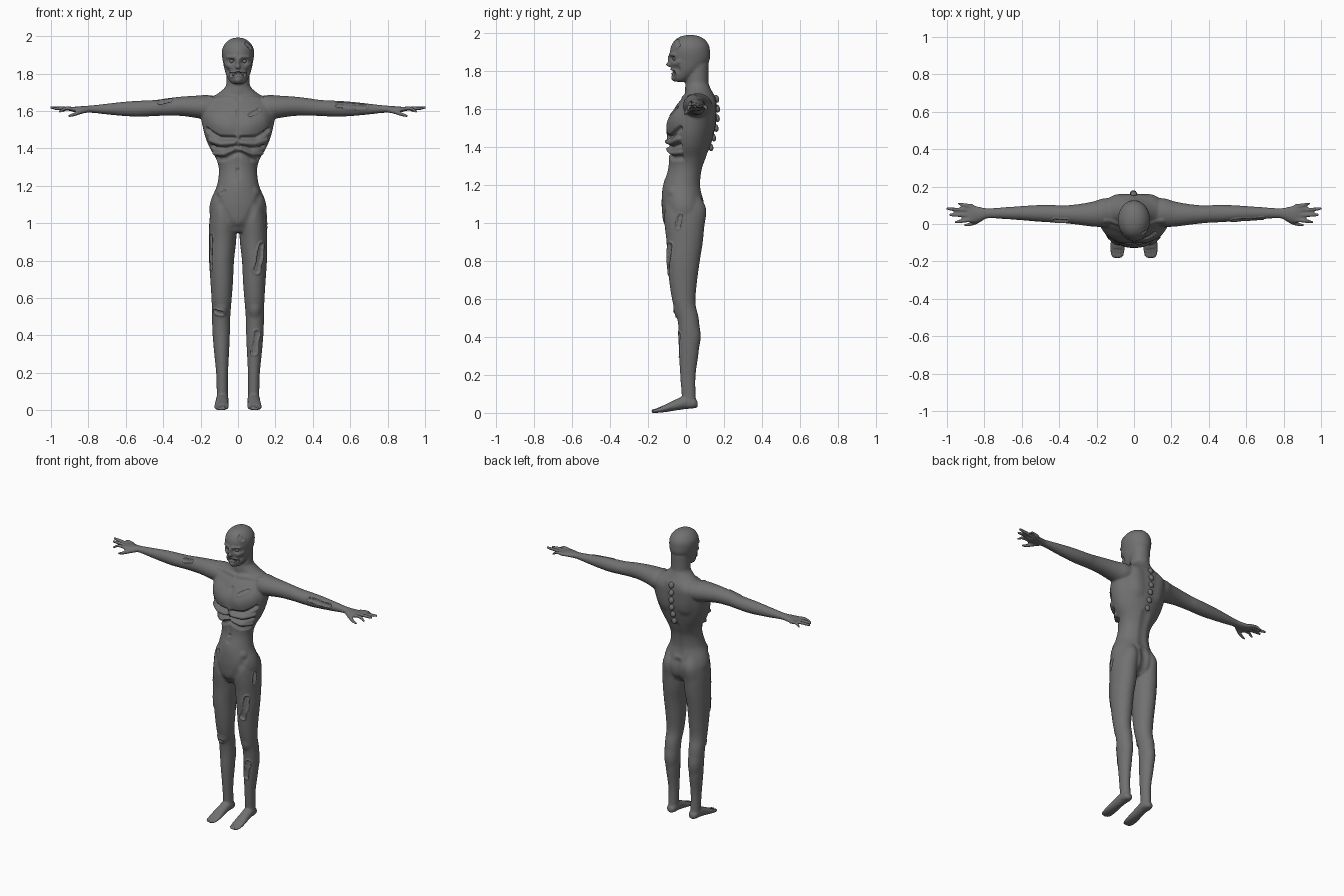
import bpy, bmesh, math, random
from mathutils import Vector
from mathutils.bvhtree import BVHTree
from mathutils.geometry import intersect_point_line

random.seed(4)
bm = bmesh.new()
grey = bpy.data.materials.new("dark grey skin")
grey.diffuse_color = (.165, .165, .165, 1)


def catmull(a, b, c, d, t):
    return 0.5 * (2*b + (c-a)*t + (2*a-5*b+4*c-d)*t*t + (3*b-a-3*c+d)*t**3)


def loft(axis, rows, side=1, n=24, steps=4):
    """Closed tube of ellipses; row = (along, centre u, centre v, half u, half v)."""
    dense = []
    for i in range(len(rows) - 1):
        q = [rows[max(0, min(len(rows)-1, i+k))] for k in (-1, 0, 1, 2)]
        for s in range(steps):
            dense.append([catmull(*[r[k] for r in q], s/steps) for k in range(5)])
    dense.append(rows[-1])
    rings = []
    for t, u, v, hu, hv in dense:
        ring = []
        for i in range(n):
            a = 2*math.pi*i/n
            p, q = u + hu*math.cos(a), v + hv*math.sin(a)
            co = {'x': (t, p, q), 'y': (p, t, q), 'z': (p, q, t)}[axis]
            ring.append(bm.verts.new((co[0]*side, co[1], co[2])))
        rings.append(ring)
    for r0, r1 in zip(rings, rings[1:]):
        for i in range(n):
            bm.faces.new((r0[i], r0[(i+1) % n], r1[(i+1) % n], r1[i]))
    bm.faces.new(rings[0])
    bm.faces.new(rings[-1])


# torso, neck and head
loft('z', [(.95, 0, -.01, .07, .07), (1.0, 0, -.012, .135, .105), (1.07, 0, -.012, .153, .115),
           (1.13, 0, -.018, .143, .11), (1.2, 0, -.021, .113, .1), (1.28, 0, -.005, .102, .092),
           (1.34, 0, .008, .115, .1), (1.4, 0, .015, .15, .112), (1.46, 0, .021, .175, .123),
           (1.52, 0, .03, .19, .128), (1.58, 0, .043, .2, .119), (1.63, 0, .059, .195, .103),
           (1.665, 0, .07, .155, .085), (1.69, 0, .068, .112, .072), (1.72, 0, .061, .075, .064),
           (1.75, 0, .058, .055, .055)], n=40)
loft('z', [(1.64, 0, .06, .065, .065), (1.7, 0, .058, .066, .064), (1.75, 0, .058, .062, .06),
           (1.84, 0, .06, .062, .06)])
loft('z', [(1.745, 0, -.03, .03, .025), (1.76, 0, -.022, .046, .045), (1.79, 0, -.002, .062, .07),
           (1.82, 0, .01, .072, .09), (1.86, 0, .02, .08, .105), (1.9, 0, .021, .086, .106),
           (1.935, 0, .022, .083, .1), (1.965, 0, .022, .065, .08), (1.984, 0, .022, .04, .05),
           (1.992, 0, .022, .012, .015)], n=32)

for s in (1, -1):
    # legs and feet
    loft('z', [(.03, .083, .02, .031, .035), (.1, .084, .014, .03, .037), (.2, .085, .01, .032, .041),
               (.32, .088, .015, .041, .052), (.42, .09, .017, .047, .055), (.5, .09, .01, .049, .057),
               (.58, .088, -.01, .053, .06), (.68, .087, -.015, .06, .072), (.8, .088, -.013, .067, .086),
               (.9, .083, -.007, .073, .096), (1.0, .08, -.008, .074, .106), (1.08, .075, -.007, .068, .109),
               (1.14, .068, -.012, .05, .088), (1.19, .06, -.015, .03, .06)], s)
    loft('y', [(.062, .083, .045, .015, .015), (.045, .083, .05, .03, .026), (.0, .084, .055, .034, .035),
               (-.05, .086, .043, .035, .03), (-.11, .088, .024, .039, .02), (-.155, .089, .012, .038, .012),
               (-.182, .089, .009, .026, .009)], s)
    # arms
    loft('x', [(.05, .065, 1.61, .055, .05), (.15, .062, 1.618, .076, .066), (.22, .053, 1.622, .067, .06),
               (.3, .051, 1.625, .055, .052), (.38, .052, 1.621, .047, .047), (.44, .055, 1.616, .047, .043),
               (.52, .057, 1.612, .044, .043), (.6, .058, 1.611, .038, .039), (.7, .058, 1.61, .031, .029),
               (.78, .057, 1.61, .027, .02), (.83, .053, 1.608, .04, .018), (.87, .054, 1.608, .049, .015),
               (.892, .058, 1.608, .045, .01)], s)
    # fingers and thumb
    for y0, x1, y1, z1 in ((.095, .945, .109, 1.6), (.073, 1.005, .082, 1.617),
                           (.047, .99, .049, 1.613), (.022, .96, .01, 1.598)):
        loft('x', [(.86, y0, 1.608, .012, .012), ((.88+x1)/2, (y0+y1)/2, 1.614, .011, .011),
                   (x1-.01, y1, z1, .009, .009), (x1, y1, z1, .005, .005)], s, 10)
    loft('x', [(.8, .04, 1.605, .017, .014), (.84, .012, 1.595, .013, .013),
               (.88, -.002, 1.58, .011, .011), (.91, -.006, 1.573, .006, .006)], s, 10)

# fuse the parts into one skin
bmesh.ops.recalc_face_normals(bm, faces=bm.faces)
mesh = bpy.data.meshes.new("body")
bm.to_mesh(mesh)
body = bpy.data.objects.new("body", mesh)
bpy.context.collection.objects.link(body)
rm = body.modifiers.new("fuse", 'REMESH')
rm.mode, rm.voxel_size = 'VOXEL', .0056
sm = body.modifiers.new("relax", 'SMOOTH')
sm.factor, sm.iterations = .5, 9
bpy.context.view_layer.update()
fused = bpy.data.meshes.new_from_object(body.evaluated_get(bpy.context.evaluated_depsgraph_get()))
body.modifiers.clear()
body.data = fused
fused.materials.clear()
fused.materials.append(grey)
verts = fused.vertices
base = [v.co.copy() for v in verts]
norms = [v.normal.copy() for v in verts]
shift = [0.0] * len(base)
tree = BVHTree.FromPolygons(base, [tuple(p.vertices) for p in fused.polygons])


def surface(x, z, face=-1):
    hit = tree.ray_cast(Vector((x, face, z)), Vector((0, -face, 0)))[0]
    return hit or Vector((x, .05, z))


def stroke(path, radius, depth, face=-1, both=False, wound=False):
    """Raise or carve the skin along an x-z path; a wound gets a torn rim round a pit."""
    for s in ((1, -1) if both else (1,)):
        pts = [surface(s*x, z, face) for x, z in path]
        if len(pts) == 1:
            pts.append(pts[0] + Vector((0, 0, .001)))
        R = radius * 1.3
        lo = [min(p[k] for p in pts) - R for k in range(3)]
        hi = [max(p[k] for p in pts) + R for k in range(3)]
        for i, c in enumerate(base):
            if not (lo[0] < c.x < hi[0] and lo[2] < c.z < hi[2] and lo[1] < c.y < hi[1]):
                continue
            d = R
            for a, b in zip(pts, pts[1:]):
                p, t = intersect_point_line(c, a, b)
                d = min(d, (c - (a if t < 0 else b if t > 1 else p)).length)
            if wound:
                d *= 1 + .12*math.sin(c.z*60 + c.x*45)
            q = d / radius
            if q >= 1:
                continue
            if wound:
                shift[i] += depth if q < .5 else -.5*depth*math.sin(math.pi*(q-.5)/.5)
            else:
                shift[i] += depth * (1 - q*q)**2


# face: sockets, brow, nose, cheekbones, mouth
stroke([(.032, 1.866), (.04, 1.866)], .02, -.016, both=True)
stroke([(.015, 1.888), (.055, 1.888)], .014, .007, both=True)
stroke([(0, 1.875), (0, 1.837)], .015, .012)
stroke([(0, 1.835)], .018, .013)
stroke([(.045, 1.838), (.065, 1.85)], .018, .006, both=True)
stroke([(.055, 1.81)], .025, -.008, both=True)
stroke([(-.035, 1.795), (0, 1.802), (.035, 1.795)], .017, -.013, wound=True)
stroke([(0, 1.764)], .028, .01)
stroke([(.045, 1.955), (.062, 1.94)], .02, -.007, wound=True)
# chest: collarbones, breast muscles, sternum, bared ribs, sunken belly
stroke([(.02, 1.665), (.15, 1.67)], .022, .006, both=True)
stroke([(.07, 1.53), (.12, 1.55)], .08, .011, both=True)
stroke([(0, 1.6), (0, 1.4)], .018, -.008)
stroke([(.02, 1.455), (.1, 1.457), (.165, 1.5)], .018, -.022, both=True)
stroke([(.02, 1.43), (.09, 1.425), (.15, 1.445)], .02, .013, both=True)
stroke([(.015, 1.41), (.07, 1.398), (.14, 1.41)], .016, -.02, both=True)
stroke([(.02, 1.395), (.07, 1.37), (.125, 1.375)], .018, .012, both=True)
stroke([(.01, 1.375), (.07, 1.345), (.11, 1.345)], .022, -.014, both=True)
stroke([(0, 1.37), (0, 1.25)], .024, -.005)
stroke([(0, 1.285)], .014, -.008)
stroke([(.06, 1.575), (.11, 1.605)], .018, -.007, wound=True)
# hips and groin
stroke([(.02, .98), (.07, 1.05), (.11, 1.14)], .03, -.004, both=True)
stroke([(.1, 1.17)], .035, .005, both=True)
stroke([(-.09, 1.16), (-.07, 1.17)], .016, -.005, wound=True)
# back: shoulder blades, spine furrow, buttocks
stroke([(.1, 1.62), (.085, 1.5)], .06, .008, 1, True)
stroke([(0, 1.36), (0, 1.16)], .045, -.008, 1)
stroke([(0, 1.1), (0, .96)], .04, -.014, 1)
stroke([(.075, 1.05)], .08, .004, 1, True)
# knees and calves
stroke([(.088, .53)], .045, .007, both=True)
stroke([(.09, .4)], .07, .006, 1, True)
# open wounds on limbs
for path, r in (([(.1, .75), (.125, .88)], .027), ([(.085, .31), (.1, .41)], .024),
                ([(.53, 1.63), (.68, 1.622)], .019), ([(-.14, .76), (-.14, .93)], .018),
                ([(-.12, .53), (-.09, .52)], .022), ([(-.42, 1.645), (-.36, 1.655)], .018),
                ([(.15, .98), (.148, 1.04)], .018)):
    stroke(path, r, -.01, wound=True)
# toe gaps
for x in (.066, .08, .094, .108):
    for i, c in enumerate(base):
        if c.y < -.13 and abs(abs(c.x) - x) < .004 and norms[i].z > .2:
            shift[i] -= .004
for v, c, n, d in zip(verts, base, norms, shift):
    v.co = c + n*d
low = min(v.co.z for v in verts)
for v in verts:
    v.co.z -= low * max(0, 1 - v.co.z)
bpy.context.view_layer.objects.active = body
body.select_set(True)
bpy.ops.object.shade_smooth()


def finish(name, scale):
    o = bpy.context.object
    o.name, o.scale = name, scale
    o.data.materials.append(grey)


def blob(name, loc, scale, tilt=0):
    bpy.ops.mesh.primitive_uv_sphere_add(segments=16, ring_count=10, location=loc, rotation=(tilt, 0, 0))
    bpy.ops.object.shade_smooth()
    finish(name, scale)


# vertebrae breaking through the back
for i in range(6):
    z = 1.4 + i*.051
    p = surface(0, z, 1)
    blob("vertebra", (random.uniform(-.004, .004), p.y + .003, z), (.018, .014, .021), .25)
# eyes and teeth
for s in (1, -1):
    p = surface(s*.035, 1.866)
    blob("eye", (s*.034, p.y + .016, 1.866), (.012, .012, .01))
for i in range(-3, 4):
    for z in (1.805, 1.791):
        x = i*.0095
        p = surface(x, z)
        bpy.ops.mesh.primitive_cube_add(size=1, location=(x, p.y + .009, z - abs(i)*.0015))
        finish("tooth", (.0075, .01, .01))
